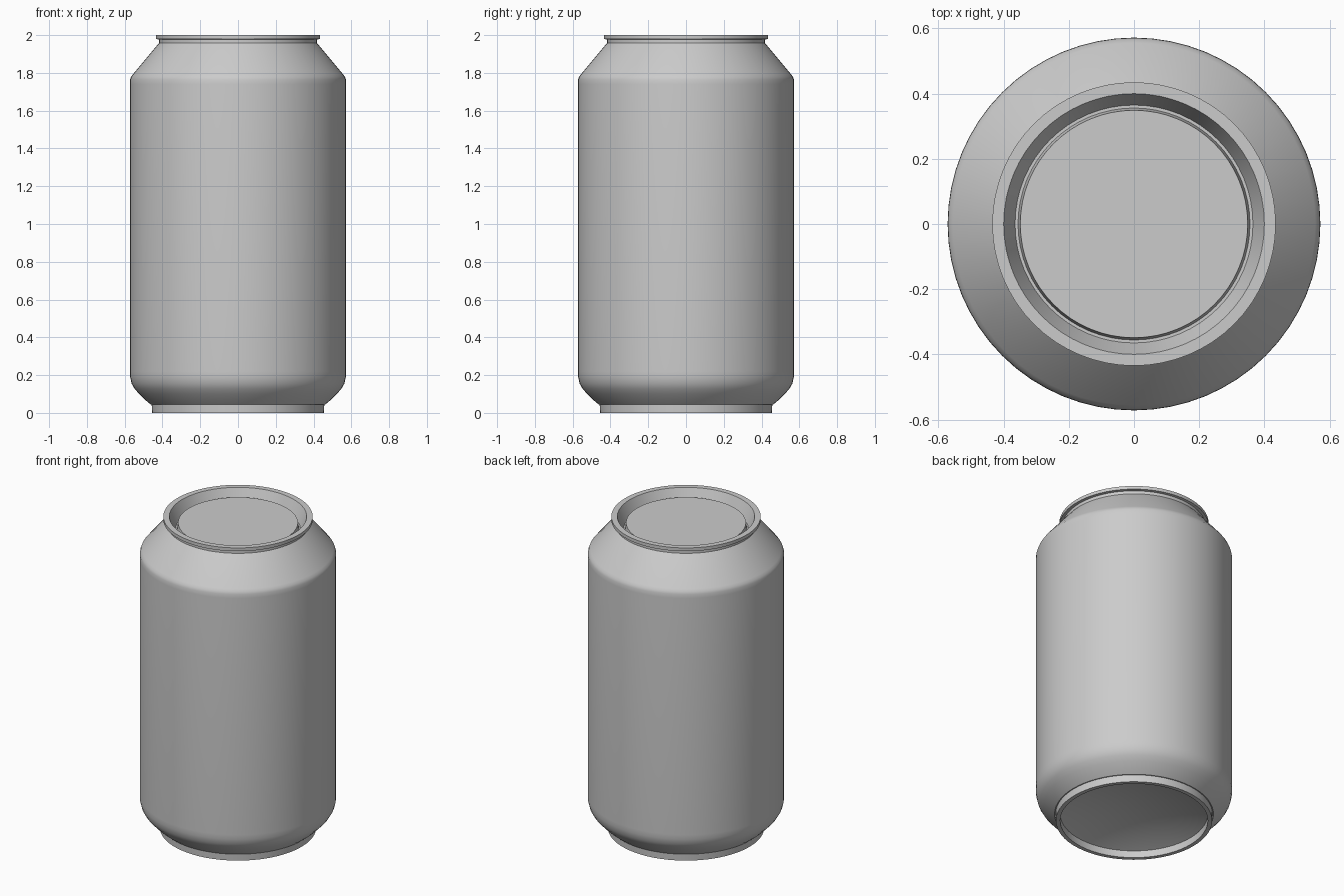
import bpy, bmesh, math

if "Cube" in bpy.data.objects:
    bpy.data.objects.remove(bpy.data.objects["Cube"])

SEGMENTS = 64

metal = bpy.data.materials.new("light_grey_metal")
metal.diffuse_color = (0.6, 0.6, 0.6, 1)
metal.use_nodes = True
metal.node_tree.nodes["Principled BSDF"].inputs["Base Color"].default_value = metal.diffuse_color


def lathe(name, profile, angle=30):
    """Spin an (r, z) profile round the z axis; points with r = 0 become poles."""
    bm = bmesh.new()
    rings = []
    for r, z in profile:
        if r == 0:
            rings.append([bm.verts.new((0, 0, z))] * SEGMENTS)
        else:
            rings.append([bm.verts.new((r * math.cos(2 * math.pi * i / SEGMENTS),
                                        r * math.sin(2 * math.pi * i / SEGMENTS), z))
                          for i in range(SEGMENTS)])
    for a, b in zip(rings, rings[1:]):
        for i in range(SEGMENTS):
            j = (i + 1) % SEGMENTS
            bm.faces.new(dict.fromkeys((a[i], a[j], b[j], b[i])))
    bmesh.ops.recalc_face_normals(bm, faces=bm.faces)
    mesh = bpy.data.meshes.new(name)
    bm.to_mesh(mesh)
    bm.free()
    mesh.materials.append(metal)
    obj = bpy.data.objects.new(name, mesh)
    bpy.context.collection.objects.link(obj)
    bpy.ops.object.select_all(action='DESELECT')
    obj.select_set(True)
    bpy.context.view_layer.objects.active = obj
    bpy.ops.object.shade_smooth_by_angle(angle=math.radians(angle))
    return obj


# Concave base dome, from the centre out to the foot
dome = [(0.43 * math.sin(t * math.pi / 12), 0.045 + 0.07 * math.cos(t * math.pi / 12) ** 2)
        for t in range(7)]
dome[0] = (0, 0.115)

# Foot ring, rounded lower edge, straight wall and sloped shoulder
foot = [(0.43, 0.0), (0.455, 0.0), (0.457, 0.045)]
wall = [(0.463, 0.045), (0.493, 0.07), (0.523, 0.10), (0.547, 0.127), (0.563, 0.155),
        (0.571, 0.19), (0.572, 0.22), (0.572, 1.74), (0.571, 1.765), (0.566, 1.78),
        (0.556, 1.793), (0.425, 1.95), (0.418, 1.957)]

# Seamed rim, sunken lid wall, groove and raised flat panel
rim = [(0.418, 1.977), (0.435, 1.979), (0.435, 2.0), (0.40, 2.0)]
lid = [(0.365, 1.915), (0.356, 1.915), (0.349, 1.96), (0, 1.96)]

lathe("can_body", dome + foot + wall + rim + lid)
